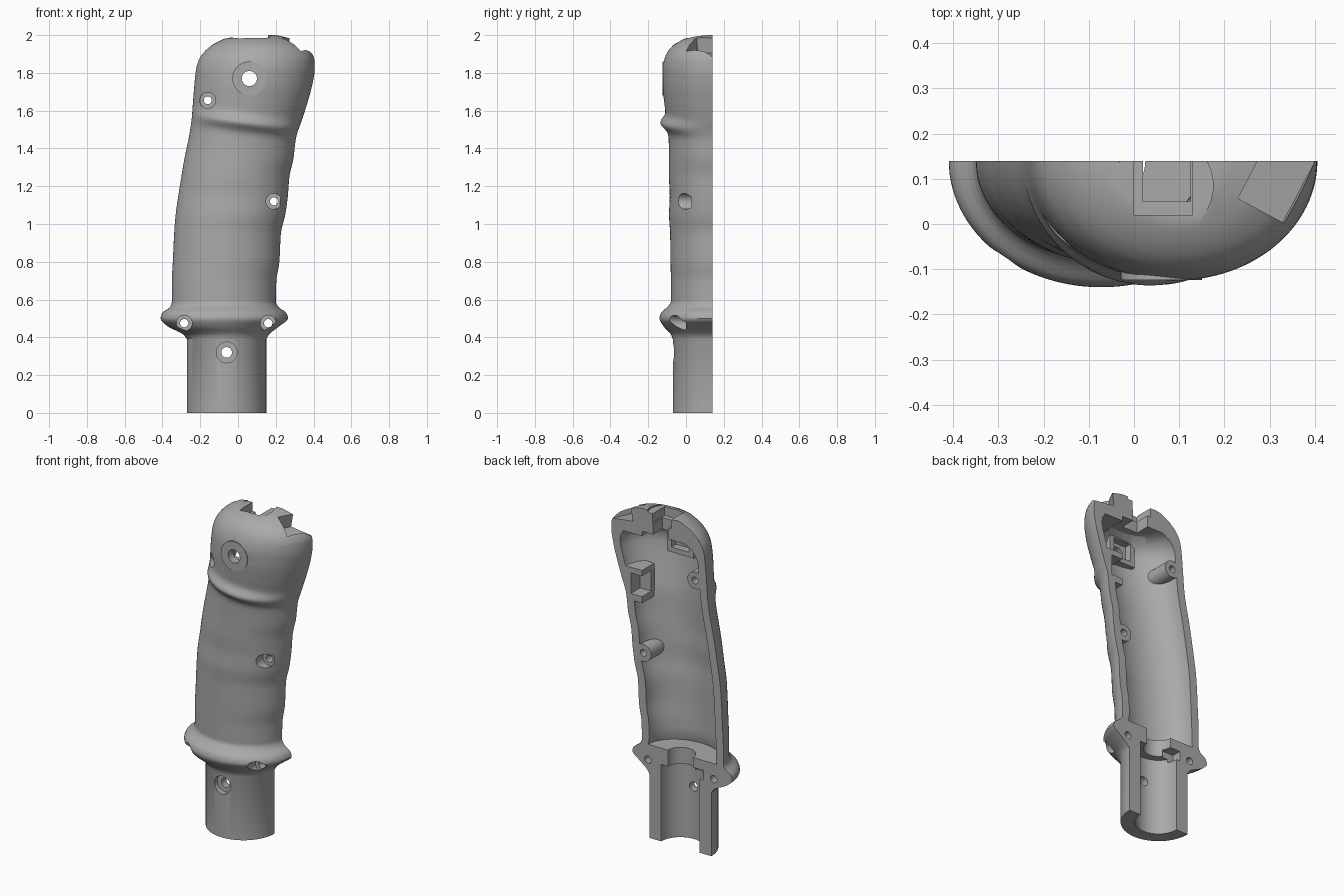
import bpy, bmesh, math
from mathutils import Matrix, Vector

if "Cube" in bpy.data.objects:
    bpy.data.objects.remove(bpy.data.objects["Cube"])

SPLIT = 0.14      # y of the flat parting face
TUBE_X = -0.06    # axis of the mounting tube

grey = bpy.data.materials.new("plain_grey")
grey.use_nodes = True
grey.diffuse_color = (0.4, 0.4, 0.4, 1)
grey.node_tree.nodes["Principled BSDF"].inputs["Base Color"].default_value = grey.diffuse_color


def make(name, bm):
    bmesh.ops.recalc_face_normals(bm, faces=bm.faces)
    mesh = bpy.data.meshes.new(name)
    bm.to_mesh(mesh)
    bm.free()
    mesh.materials.append(grey)
    ob = bpy.data.objects.new(name, mesh)
    bpy.context.collection.objects.link(ob)
    return ob


def box(name, x, y, z, turn=None):
    """Box from three (low, high) ranges, optionally rotated about its centre."""
    lows, highs = Vector((x[0], y[0], z[0])), Vector((x[1], y[1], z[1]))
    bm = bmesh.new()
    m = Matrix.Translation((lows + highs) / 2) @ (turn or Matrix()) @ Matrix.Diagonal((*(highs - lows), 1))
    bmesh.ops.create_cube(bm, size=1, matrix=m)
    return make(name, bm)


def cylinder(name, r, a, b, sides=40):
    """Cylinder of radius r between points a and b."""
    a, b = Vector(a), Vector(b)
    bm = bmesh.new()
    m = Matrix.Translation((a + b) / 2) @ (b - a).to_track_quat("Z", "Y").to_matrix().to_4x4()
    bmesh.ops.create_cone(bm, cap_ends=True, segments=sides, radius1=r, radius2=r,
                          depth=(b - a).length, matrix=m)
    return make(name, bm)


def combine(target, tool, operation="DIFFERENCE"):
    mod = target.modifiers.new(tool.name, "BOOLEAN")
    mod.operation, mod.object, mod.solver = operation, tool, "EXACT"
    bpy.context.view_layer.objects.active = target
    bpy.ops.object.modifier_apply(modifier=mod.name)
    bpy.data.objects.remove(tool)


# Grip outline: height, left edge, right edge, front depth from the parting face
OUTLINE = [
    (0, -.27, .15, .21), (.39, -.27, .15, .21), (.415, -.29, .165, .22),
    (.46, -.375, .22, .26), (.5, -.41, .265, .28), (.53, -.4, .255, .272),
    (.56, -.36, .215, .24), (.59, -.35, .2, .22), (.7, -.35, .203, .22),
    (.8, -.345, .219, .222), (.95, -.338, .227, .224), (1.05, -.33, .25, .23),
    (1.15, -.316, .264, .226), (1.25, -.3, .272, .23), (1.35, -.283, .294, .23),
    (1.45, -.262, .306, .232), (1.55, -.246, .338, .242), (1.65, -.238, .37, .256),
    (1.75, -.23, .396, .265), (1.82, -.222, .406, .265), (1.87, -.207, .404, .255),
    (1.91, -.18, .388, .238), (1.95, -.135, .345, .205), (1.98, -.075, .285, .15),
    (1.995, .0, .225, .09), (2, .08, .2, .04)]


def section(z):
    """Smoothly interpolated outline row at height z."""
    i = max(k for k in range(len(OUTLINE) - 1) if OUTLINE[k][0] <= z)
    p, q = OUTLINE[i], OUTLINE[i + 1]
    before, after = OUTLINE[max(i - 1, 0)], OUTLINE[min(i + 2, len(OUTLINE) - 1)]
    h = q[0] - p[0]
    t = (z - p[0]) / h

    def slope(a, b, c, k):
        s1 = (b[k] - a[k]) / max(b[0] - a[0], 1e-6)
        s2 = (c[k] - b[k]) / max(c[0] - b[0], 1e-6)
        return 0 if s1 * s2 <= 0 else 2 * s1 * s2 / (s1 + s2)

    row = []
    for k in (1, 2, 3):
        m1 = slope(before, p, q, k) * h
        m2 = slope(p, q, after, k) * h
        d = q[k] - p[k]
        row.append(p[k] + t * m1 + t * t * (3 * d - 2 * m1 - m2) + t ** 3 * (m1 + m2 - 2 * d))
    return row


def loft(name, heights, wall=0.0, ridge=0.0, overshoot=0.0, steps=56):
    """Half-elliptic loft following the outline, inset by the wall thickness."""
    bm = bmesh.new()
    rings = []
    for z, shrink in heights:
        left, right, depth = section(z)
        mid, half = (left + right) / 2, (right - left) / 2 - wall - shrink
        depth -= wall + shrink
        ring = []
        for s in range(steps + 1):
            a = math.pi * s / steps
            x = mid - half * math.cos(a)
            swell = ridge * math.exp(-((z - 1.54 + 0.13 * x) / 0.035) ** 2)
            ring.append((x, SPLIT - (depth + swell) * math.sin(a), z))
        if overshoot:
            ring += [(mid + half, SPLIT + overshoot, z), (mid - half, SPLIT + overshoot, z)]
        rings.append([bm.verts.new(co) for co in ring])
    n = len(rings[0])
    for low, high in zip(rings, rings[1:]):
        for j in range(n):
            k = (j + 1) % n
            bm.faces.new((low[j], low[k], high[k], high[j]))
    bm.faces.new(rings[0])
    bm.faces.new(rings[-1])
    return make(name, bm)


# Outer body with the thumb ridge
levels = {row[0] for row in OUTLINE}
levels |= {0.41 + 0.01 * i for i in range(20)} | {0.62 + 0.02 * i for i in range(66)}
levels |= {1.44 + 0.01 * i for i in range(20)}
levels = sorted({round(z, 3) for z in levels})
grip = loft("grip_half_shell", [(z, 0) for z in levels], ridge=0.036)
combine(grip, cylinder("button_rim", 0.09, (.06, -.124, 1.77), (.06, 0, 1.77)), "UNION")

# Hollow interior, leaving standing posts and pads
heights = [(0.57 + 0.04 * i, 0) for i in range(31)] + [(1.8, .012), (1.83, .03), (1.86, .07)]
cavity = loft("cavity", heights, wall=0.05, overshoot=0.1)
POSTS = [(-.16, 1.655), (.19, 1.12)]
for x, z in POSTS:
    combine(cavity, cylinder("screw_post", 0.052, (x, -.3, z), (x, SPLIT, z)))
combine(cavity, box("button_bracket", (-.03, .15), (-.3, -.03), (1.69, 1.9)))
combine(cavity, box("trigger_pad", (.2, .5), (.02, SPLIT), (1.42, 1.62)))
combine(cavity, box("notch_wall", (.2, .5), (-.2, .4), (1.83, 1.95)))
combine(grip, cavity)

# Tube bore, cable neck and locating slot
for r, low, high in ((.13, -.1, .47), (.085, .4, .65)):
    combine(grip, cylinder("bore", r, (TUBE_X, SPLIT, low), (TUBE_X, SPLIT, high), 64))
combine(grip, box("locating_slot", (-.215, -.13), (.08, .3), (.45, .51)))

# Countersunk screw holes: x, z, head radius, hole radius, head floor
SCREWS = [(x, z, .042, .021, .03) for x, z in POSTS]
SCREWS += [(x, .475, .042, .022, 0) for x in (-.285, .16)]
SCREWS.append((TUBE_X, .32, .055, .028, -.035))
for x, z, head, hole, floor in SCREWS:
    combine(grip, cylinder("screw_head", head, (x, -.4, z), (x, floor, z)))
    end = 0.3 if floor >= 0 else 0.1
    combine(grip, cylinder("screw_hole", hole, (x, -.4, z), (x, end, z)))

# Front button opening with its square recess inside
combine(grip, cylinder("button_hole", 0.04, (.06, -.4, 1.77), (.06, .05, 1.77)))
combine(grip, box("button_recess", (.0, .12), (-.075, .0), (1.72, 1.83)))

# Trigger switch pocket
combine(grip, box("trigger_pocket", (.18, .275), (.05, .3), (1.46, 1.585)))

# Top seat, stepped slot and angled side notch
combine(grip, cylinder("top_seat", 0.11, (.065, .085, 1.985), (.065, .085, 2.1), 64))
combine(grip, box("slot_step", (.0, .13), (.02, .3), (1.93, 2.1)))
combine(grip, box("slot_through", (.02, .125), (.05, .3), (1.8, 2.1)))
turn = Matrix.Rotation(math.radians(-28), 4, "Z") @ Matrix.Rotation(math.radians(8), 4, "Y")
combine(grip, box("side_notch", (.29, .415), (.01, .29), (1.895, 2.095), turn))

# Smooth shading with crisp machined edges
bpy.ops.object.select_all(action="DESELECT")
grip.select_set(True)
bpy.context.view_layer.objects.active = grip
bpy.ops.object.shade_smooth_by_angle(angle=math.radians(32))
